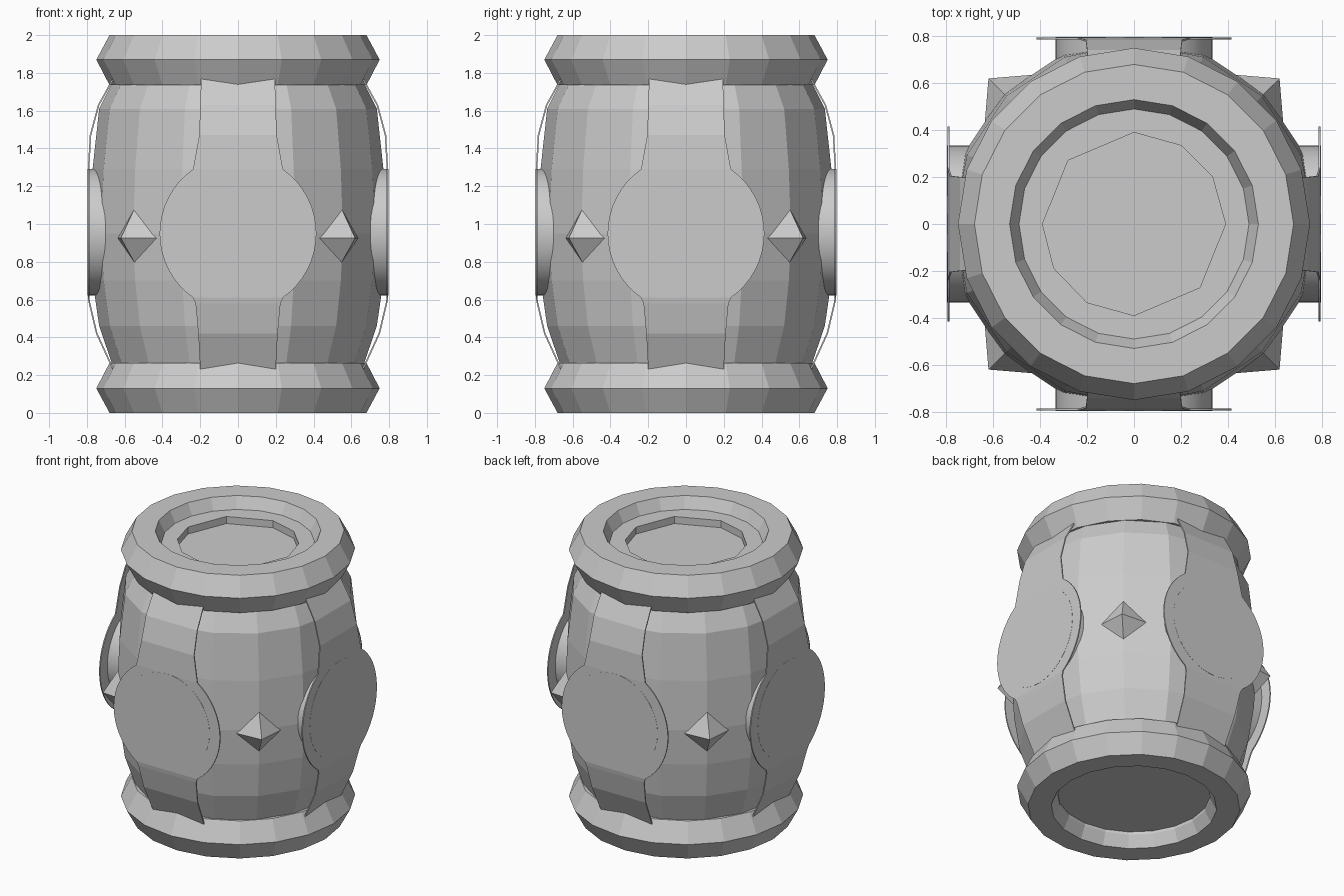
import bpy, math
from mathutils import Vector, Matrix

if "Cube" in bpy.data.objects:
    bpy.data.objects.remove(bpy.data.objects["Cube"])


def make(name, verts, faces):
    me = bpy.data.meshes.new(name)
    me.from_pydata([tuple(v) for v in verts], [], faces)
    me.update()
    ob = bpy.data.objects.new(name, me)
    bpy.context.collection.objects.link(ob)
    return ob


def even(n):
    return [90 + 360 * i / n for i in range(n)]


def lathe(name, profile, angles, closed=False):
    # revolve an (r, z) profile; open profiles are capped at both ends
    n, m = len(angles), len(profile)
    verts = [(r * math.cos(math.radians(a)), r * math.sin(math.radians(a)), z)
             for r, z in profile for a in angles]
    faces = []
    for j in range(m if closed else m - 1):
        k = (j + 1) % m
        for i in range(n):
            h = (i + 1) % n
            faces.append((j * n + i, j * n + h, k * n + h, k * n + i))
    if not closed:
        faces.append(tuple(reversed(range(n))))
        faces.append(tuple(range((m - 1) * n, m * n)))
    return make(name, verts, faces)


# faceted barrel body, its bottom cap is the recessed underside
lathe("barrel_body", [(0.56, 0.10), (0.66, 0.24), (0.735, 0.46), (0.77, 0.70), (0.785, 0.95),
                      (0.77, 1.29), (0.735, 1.61), (0.66, 1.76)], even(16))

# bottom and top rims
rim = [(0.68, 0.0), (0.75, 0.13), (0.68, 0.265), (0.49, 0.265), (0.49, 0.08), (0.53, 0.0)]
lathe("bottom_rim", rim, even(20), True)
lathe("top_rim", [(r, 2 - z) for r, z in reversed(rim)], even(20), True)

# lid with a sunken uneven ten-sided panel
panel = [0, 31, 59, 90, 136, 180, 209, 239, 270, 316]
lathe("lid", [(0.57, 1.86), (0.57, 1.92), (0.39, 1.92), (0.39, 1.87)], panel)

# strap outline rows: (z, half width, distance from the axis)
rows = [(0.23, 0.20, 0.665), (0.42, 0.21, 0.752), (0.58, 0.225, 0.79)]
for i in range(17):
    a = math.radians(-55 + 110 * i / 16)
    rows.append((0.95 + 0.415 * math.sin(a), 0.415 * math.cos(a), 0.795))
rows += [(1.47, 0.205, 0.785), (1.63, 0.20, 0.742), (1.77, 0.195, 0.665)]


def strap(name, turn):
    verts = []
    for z, w, d in rows:
        verts += [turn @ Vector((-w, -d, z)), turn @ Vector((w, -d, z))]
    faces = [(2 * i, 2 * i + 1, 2 * i + 3, 2 * i + 2) for i in range(len(rows) - 1)]
    mod = make(name, verts, faces).modifiers.new("thickness", 'SOLIDIFY')
    mod.thickness = 0.008
    mod.offset = -1


for k, side in enumerate(("front", "right", "back", "left")):
    turn = Matrix.Rotation(k * math.pi / 2, 4, 'Z')
    strap(side + "_strap", turn)

    # round boss behind each strap disc
    bpy.ops.mesh.primitive_cylinder_add(vertices=48, radius=0.335, depth=0.197)
    boss = bpy.context.object
    boss.name = side + "_boss"
    boss.data.transform(turn @ Matrix.Translation((0, -0.6975, 0.957)) @ Matrix.Rotation(math.pi / 2, 4, 'X'))
    bpy.ops.object.shade_smooth_by_angle()

    # pointed stud between straps
    diag = turn @ Matrix.Rotation(math.pi / 4, 4, 'Z')
    pts = [(0, -0.877, 0.925), (-0.15, -0.75, 0.925), (0, -0.75, 0.765),
           (0.15, -0.75, 0.925), (0, -0.75, 1.12), (0, -0.65, 0.925)]
    tri = []
    for i in range(4):
        a, b = 1 + i, 1 + (i + 1) % 4
        tri += [(0, a, b), (5, b, a)]
    make(side + "_stud", [diag @ Vector(p) for p in pts], tri)
